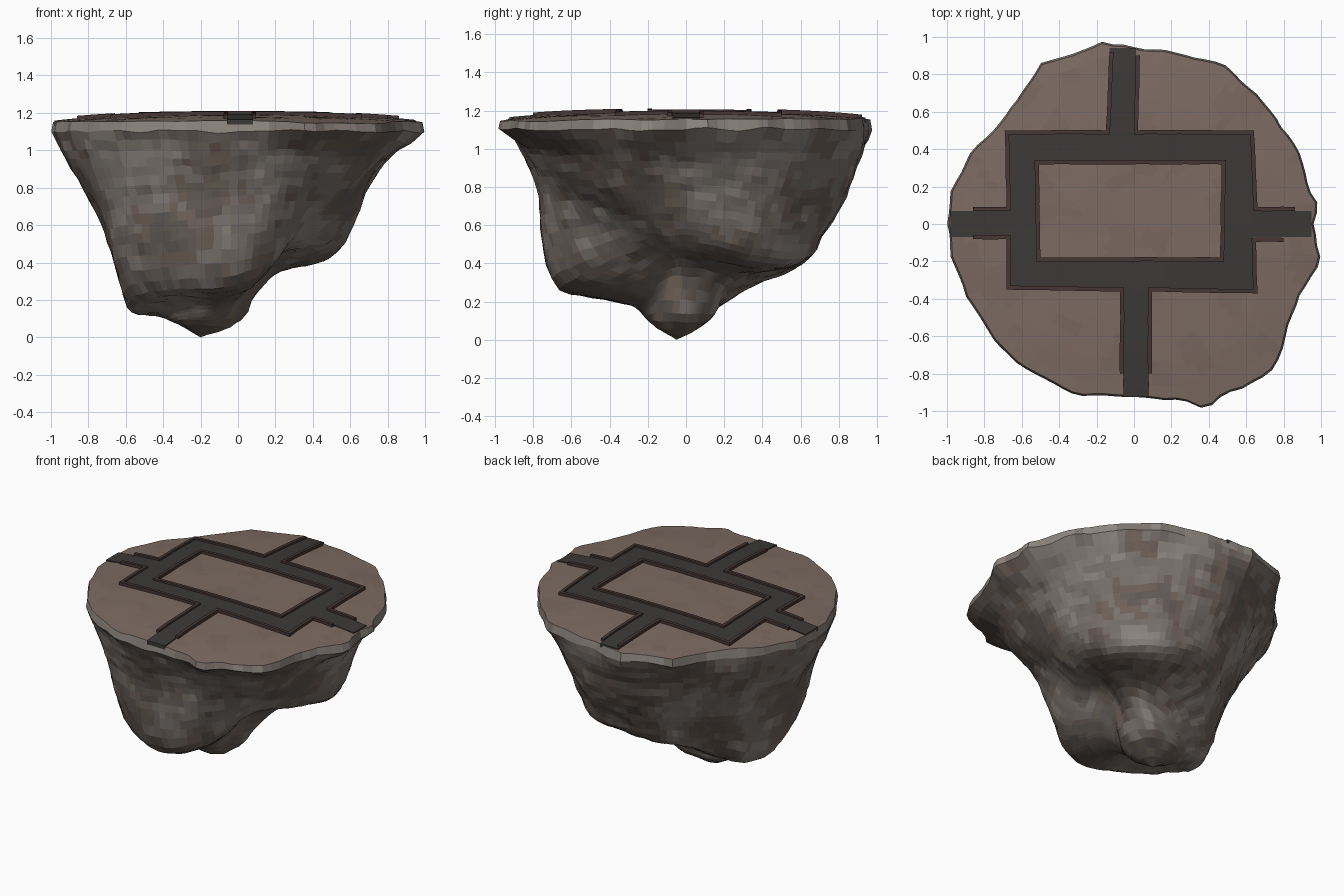
import bpy, bmesh, math
from mathutils import Vector, noise

if "Cube" in bpy.data.objects:
    bpy.data.objects.remove(bpy.data.objects["Cube"])

SEG = 108


def material(name, rgb):
    m = bpy.data.materials.new(name)
    m.diffuse_color = (*rgb, 1)
    m.use_nodes = True
    m.node_tree.nodes["Principled BSDF"].inputs["Base Color"].default_value = m.diffuse_color
    return m


rock_mats = [material("rock_dark", (.130, .108, .096)),
             material("rock_brown", (.165, .125, .104)),
             material("rock_mid", (.205, .175, .157)),
             material("rock_light", (.265, .236, .212))]
earth = [material("earth", (.205, .149, .124)), material("earth_shade", (.192, .138, .115))]
asphalt = material("asphalt", (.045, .041, .039))
kerb_mat = material("kerb", (.060, .037, .034))


def finish(name, bm, mats):
    bmesh.ops.recalc_face_normals(bm, faces=bm.faces)
    me = bpy.data.meshes.new(name)
    bm.to_mesh(me)
    bm.free()
    for m in mats:
        me.materials.append(m)
    ob = bpy.data.objects.new(name, me)
    bpy.context.collection.objects.link(ob)
    return ob


def catmull(a, b, c, d, t):
    return .5 * (2 * b + (c - a) * t + (2 * a - 5 * b + 4 * c - d) * t * t
                 + (3 * b - a - 3 * c + d) * t ** 3)


def top_z(x, y):
    r = math.hypot(x, y)
    return 1.19 - .04 * r ** 3


# Ragged outline of the plateau, anticlockwise
OUTLINE = [(.96, .0), (.99, .1), (.93, .2), (.89, .38), (.76, .57), (.64, .71), (.48, .86), (.2, .92),
           (-.11, .96), (-.15, .985), (-.3, .92), (-.5, .86), (-.56, .75), (-.71, .55), (-.86, .4),
           (-.97, .2), (-1, .01), (-.97, -.2), (-.9, -.38), (-.76, -.61), (-.6, -.77), (-.3, -.915),
           (0, -.925), (.3, -.95), (.33, -.975), (.4, -.975), (.45, -.93), (.72, -.81), (.79, -.7),
           (.84, -.5), (.92, -.32), (1, -.2), (.97, -.08)]


def rim(ang):
    """Distance from the centre to the outline in direction ang."""
    d = Vector((math.cos(ang), math.sin(ang)))
    n = len(OUTLINE)
    for i in range(n):
        p, q = Vector(OUTLINE[i]), Vector(OUTLINE[(i + 1) % n])
        cp, cq = d.x * p.y - d.y * p.x, d.x * q.y - d.y * q.x
        if cp != cq and cp * cq <= 1e-12:
            h = p.lerp(q, cp / (cp - cq))
            if h.dot(d) > 0:
                return h.length + .012 * noise.noise(Vector((d.x * 9, d.y * 9, 4)))
    return .95


# Side profiles (radius, height) in eight directions, from east anticlockwise
PROFILES = [[(.83, .99), (.70, .82), (.60, .62), (.47, .49), (.14, .39)],
            [(.87, .98), (.77, .75), (.70, .55), (.60, .40), (.28, .34)],
            [(.93, 1.0), (.84, .75), (.72, .55), (.62, .40), (.25, .29)],
            [(.87, 1.0), (.73, .75), (.61, .50), (.48, .29), (.28, .20)],
            [(.95, 1.0), (.78, .72), (.66, .45), (.57, .16), (.42, .115)],
            [(.92, 1.0), (.84, .75), (.79, .50), (.67, .24), (.38, .18)],
            [(.87, 1.0), (.77, .80), (.74, .55), (.64, .28), (.28, .22)],
            [(.90, 1.0), (.72, .80), (.52, .62), (.37, .47), (.15, .37)]]
TIP = Vector((-.2, -.05, 0))


def side_controls(ang):
    f = ang / (math.pi / 4)
    i, t = int(f), f % 1
    d = Vector((math.cos(ang), math.sin(ang), 0))
    R = rim(ang)
    e = d * R * .99
    lip = 1.10 + .025 * noise.noise(d * 5)
    pts = [Vector((e.x, e.y, top_z(e.x, e.y))), d * R + Vector((0, 0, lip))]
    for k in range(5):
        a, b, c, g = (Vector(PROFILES[(i + j) % 8][k]) for j in (-1, 0, 1, 2))
        p = catmull(a, b, c, g, t)
        pts.append(d * min(p.x, R * .985) + Vector((0, 0, p.y)))
    # blunt lowest knob, then its tip
    knob = Vector((-.17 + .185 * d.x, -.03 + .155 * d.y, .095))
    return pts + [knob, TIP]


# Rock body: rings from the rim down to the lowest point
STEPS = [1, 2, 5, 5, 4, 5, 5, 4]
bm = bmesh.new()
columns = []
for s in range(SEG):
    c = side_controls(2 * math.pi * s / SEG)
    col = [c[0]]
    for k, n in enumerate(STEPS):
        a, d = c[max(k - 1, 0)], c[min(k + 2, 8)]
        for j in range(1, n + 1):
            t = j / n
            col.append(c[k].lerp(c[k + 1], t) if k < 2 else catmull(a, c[k], c[k + 1], d, t))
    verts = []
    for j, p in enumerate(col[:-1]):
        if j > 1:
            w = min(1, (len(col) - j) / 6)
            p = p + (noise.noise_vector(p * 3.5) * .014 + noise.noise_vector(p * 11) * .012) * w
            p.z = max(p.z, .004)
        verts.append(bm.verts.new(p))
    columns.append(verts)
tip = bm.verts.new(TIP)
for s in range(SEG):
    a, b = columns[s], columns[(s + 1) % SEG]
    for j in range(len(a) - 1):
        bm.faces.new((a[j], b[j], b[j + 1], a[j + 1]))
    bm.faces.new((a[-1], b[-1], tip))
for f in bm.faces:
    p = f.calc_center_median()
    v = noise.noise(p * 2.6) + .55 * noise.noise(p * 9 + Vector((5, 2, 1)))
    f.material_index = 0 if v < -.28 else 1 if v < -.02 else 2 if v < .3 else 3
    if p.z > 1.1:
        f.material_index = 3 if v > -.1 else 2
finish("rock_body", bm, rock_mats)

# Plateau ground, gently domed
bm = bmesh.new()
rings = []
for k in range(1, 15):
    ring = []
    for s in range(SEG):
        ang = 2 * math.pi * s / SEG
        r = rim(ang) * .99 * k / 14
        x, y = r * math.cos(ang), r * math.sin(ang)
        dz = 0 if k == 14 else .004 * noise.noise(Vector((x * 4, y * 4, 0)))
        ring.append(bm.verts.new((x, y, top_z(x, y) + dz)))
    rings.append(ring)
mid = bm.verts.new((0, 0, 1.19))
for s in range(SEG):
    n = (s + 1) % SEG
    bm.faces.new((mid, rings[0][s], rings[0][n]))
    for a, b in zip(rings, rings[1:]):
        bm.faces.new((a[s], b[s], b[n], a[n]))
for f in bm.faces:
    f.material_index = int(noise.noise(f.calc_center_median() * 5) > .2)
finish("plateau_ground", bm, earth)


# Roads: thin slabs draped over the plateau
def road(bm, x0, x1, y0, y1, n=14):
    along_x = x1 - x0 > y1 - y0
    prev = None
    for i in range(n + 1):
        t = i / n
        if along_x:
            x = x0 + (x1 - x0) * t
            ends = [(x, y0), (x, y1)]
        else:
            y = y0 + (y1 - y0) * t
            ends = [(x0, y), (x1, y)]
        (ax, ay), (bx, by) = ends
        za, zb = top_z(ax, ay), top_z(bx, by)
        sec = [bm.verts.new(p) for p in ((ax, ay, za - .02), (ax, ay, za + .007),
                                         (bx, by, zb + .007), (bx, by, zb - .02))]
        if prev:
            for j in range(4):
                bm.faces.new((prev[j], prev[j - 1], sec[j - 1], sec[j]))
        if i in (0, n):
            bm.faces.new(sec)
        prev = sec


bm = bmesh.new()
for box in [(-.67, .64, .33, .49), (-.67, .64, -.35, -.19),      # loop, long sides
            (-.67, -.51, -.19, .33), (.47, .64, -.19, .33),      # loop, short sides
            (-.13, .01, .49, .94), (-.06, .08, -.925, -.35),     # north and south spurs
            (-.98, -.67, -.07, .07), (.64, .95, -.07, .07)]:     # west and east spurs
    road(bm, *box)
finish("roads", bm, [asphalt])


# Kerbs: thin raised strips along the road edges, mitred at corners
def kerb(bm, path, closed=False, w=.011, h=.02):
    pts = [Vector(p) for p in path]
    n = len(pts)
    secs = []

    def section(p, m):
        out = []
        for side, dz in ((-1, -.02), (-1, h), (1, h), (1, -.02)):
            q = p + m * side * w
            out.append(bm.verts.new((q.x, q.y, top_z(q.x, q.y) + dz)))
        secs.append(out)

    def normal(i):
        d = (pts[(i + 1) % n] - pts[i % n]).normalized()
        return Vector((-d.y, d.x))

    for i in range(n):
        first, last = not closed and i == 0, not closed and i == n - 1
        na = normal(i) if first else normal(i - 1)
        nb = na if last else normal(i)
        section(pts[i], (na + nb) / (1 + na.dot(nb)))
        if not last:
            q = pts[(i + 1) % n]
            k = max(2, int((q - pts[i]).length / .07))
            for j in range(1, k):
                p = pts[i].lerp(q, j / k)
                wob = .004 * noise.noise(Vector((p.x * 9, p.y * 9, 3)))
                section(p + nb * wob, nb)
    pairs = list(zip(secs, secs[1:])) + ([(secs[-1], secs[0])] if closed else [])
    for a, b in pairs:
        for j in range(4):
            bm.faces.new((a[j], a[j - 1], b[j - 1], b[j]))
    if not closed:
        bm.faces.new(secs[0])
        bm.faces.new(secs[-1])


bm = bmesh.new()
kerb(bm, [(-.51, -.19), (.47, -.19), (.48, .33), (-.52, .33)], closed=True)
kerb(bm, [(.02, .90), (.01, .49), (.63, .49), (.65, .08), (.86, .08)])
kerb(bm, [(-.12, .92), (-.14, .49), (-.68, .49), (-.67, .08), (-.86, .08)])
kerb(bm, [(-.86, -.07), (-.67, -.07), (-.67, -.34), (-.065, -.35), (-.065, -.80)])
kerb(bm, [(.085, -.80), (.085, -.35), (.65, -.36), (.64, -.085), (.80, -.085)])
finish("kerbs", bm, [kerb_mat])
